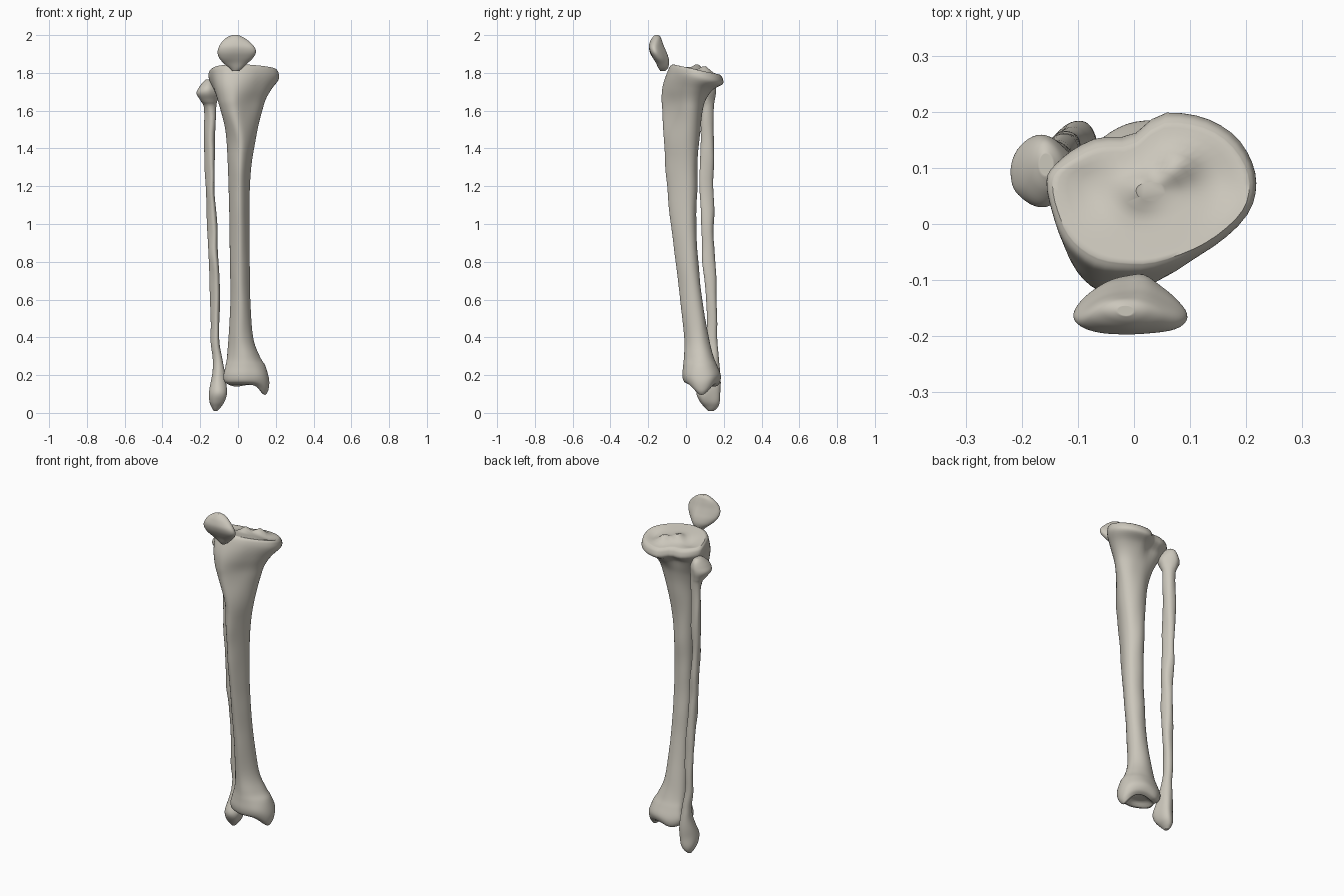
import bpy, bmesh, math
from math import sin, cos, tau, exp
from mathutils import Vector, noise

cube = bpy.data.objects.get("Cube")
if cube:
    bpy.data.objects.remove(cube)

bone = bpy.data.materials.new("bone ivory")
bone.use_nodes = True
bone.diffuse_color = (0.60, 0.57, 0.50, 1)
bone.node_tree.nodes["Principled BSDF"].inputs["Base Color"].default_value = bone.diffuse_color

SEGMENTS, STEPS = 48, 5
CAP_SCALES = (0.94, 0.85, 0.72, 0.58, 0.44, 0.3, 0.15)


def ramp(value, low, high):
    t = max(0, min(1, (value - low) / (high - low)))
    return t * t * (3 - 2 * t)


def bump(x, y, cx, cy, radius):
    return exp(-((x - cx) ** 2 + (y - cy) ** 2) / radius ** 2)


def smooth_rows(rows):
    """Catmull-Rom interpolation between the cross-section rows."""
    result = []
    for i in range(len(rows) - 1):
        quad = [rows[max(0, min(len(rows) - 1, i + k))] for k in (-1, 0, 1, 2)]
        for step in range(STEPS):
            t = step / STEPS
            result.append([
                b + t / 2 * (c - a + t * (2 * a - 5 * b + 4 * c - d + t * (3 * (b - c) + d - a)))
                for a, b, c, d in zip(*quad)])
    return result + [list(rows[-1])]


def cross_section(row):
    """Rounded triangle fitted to x and y limits; positive taper narrows the front."""
    z, x0, x1, y0, y1, taper = [value / 100 for value in row]
    angles = [tau * i / SEGMENTS for i in range(SEGMENTS)]
    across = [cos(a) * (1 + taper * sin(a)) for a in angles]
    reach = max(across)
    return [Vector(((x0 + x1) / 2 + (x1 - x0) / 2 * u / reach,
                    (y0 + y1) / 2 + (y1 - y0) / 2 * sin(a), z))
            for u, a in zip(across, angles)]


def loft(name, rows, warp):
    """Skin the sections, close both ends with shrinking rings, then sculpt."""
    rings = [(cross_section(row), 0) for row in smooth_rows(rows)]

    def cap(ring):
        middle = sum(ring, Vector()) / SEGMENTS
        return [([middle.lerp(p, s) for p in ring], 1 - s) for s in CAP_SCALES]

    rings = cap(rings[0][0])[::-1] + rings + cap(rings[-1][0])
    bm = bmesh.new()
    loops = [[bm.verts.new(warp(p.x, p.y, p.z, inset)) for p in ring] for ring, inset in rings]
    for lower, upper in zip(loops, loops[1:]):
        for i in range(SEGMENTS):
            j = (i + 1) % SEGMENTS
            bm.faces.new((lower[i], lower[j], upper[j], upper[i]))
    bm.faces.new(loops[0][::-1])
    bm.faces.new(loops[-1])
    bmesh.ops.recalc_face_normals(bm, faces=bm.faces)
    mesh = bpy.data.meshes.new(name)
    bm.to_mesh(mesh)
    bm.free()
    mesh.materials.append(bone)
    obj = bpy.data.objects.new(name, mesh)
    bpy.context.collection.objects.link(obj)
    bpy.ops.object.select_all(action="DESELECT")
    obj.select_set(True)
    bpy.context.view_layer.objects.active = obj
    bpy.ops.object.shade_smooth_by_angle(angle=math.radians(50))
    return obj


def roughen(x, y, z, amount):
    return amount * noise.noise(Vector((x * 14, y * 14, z * 7)))


# Shin bone: plateau, front ridge, ankle end
def shape_shin(x, y, z, inset):
    head = ramp(z, 1.6, 1.78)
    front = ramp(-y, -0.04, 0.13)
    back = ramp(y, 0.06, 0.15)
    x -= 0.05 * front * ramp(z, 1.4, 1.65)
    # notch and shorter outer lobe at the back of the plateau
    y -= head * back * (0.03 * bump(x, 0, 0, 0, 0.04) + 0.03 * ramp(-x, -0.04, 0.06))
    tilt = ramp(z, 1.68, 1.8)
    top = ramp(inset, 0, 0.3) * tilt
    z -= 0.22 * y * tilt
    # paired spines and shallow dishes on the plateau
    z += top * (0.03 * (bump(x, y, 0.01, 0.06, 0.03) + bump(x, y, 0.075, 0.1, 0.03))
                - 0.012 * (bump(x, y, -0.08, 0.06, 0.05) + bump(x, y, 0.15, 0.08, 0.05)))
    # inner ankle knob, joint hollow and the groove facing the outer bone
    foot = ramp(-z, -0.26, -0.16)
    z += foot * (0.022 * ramp(inset, 0, 0.5) - 0.055 * bump(x, y, 0.14, 0.08, 0.05)
                 - 0.02 * bump(x, y, -0.02, 0.18, 0.05))
    x += 0.025 * ramp(-z, -0.35, -0.2) * ramp(-x, 0.03, 0.09) * bump(0, y, 0, 0.1, 0.04)
    return Vector((x, y + roughen(x, y, z, 0.004), z))


# Columns: height, x limits, y limits, taper (all in hundredths)
shin_rows = [
    (15, -6, 14.5, 2, 15, 5), (16.5, -8.5, 16, -1, 17.5, 5), (20, -9, 16.5, -2, 18.5, 5),
    (25, -7.5, 14.5, -1.5, 16.5, 10), (30, -6, 11.5, -1, 14.5, 15), (40, -5, 8, -1, 12, 20),
    (60, -4, 6.5, -3, 8.5, 25), (80, -4.3, 6.2, -5.5, 6.5, 30), (100, -4.5, 6, -8, 5.5, 35),
    (120, -5, 6.3, -10, 6, 35), (134, -5.5, 7.5, -11, 6.3, 35), (150, -6.5, 10.5, -12, 7.5, 35),
    (160, -8.5, 13, -12.5, 9, 35), (166, -10.5, 14.8, -13, 11, 35), (172, -13, 18, -12.5, 15, 28),
    (178, -15.3, 21.5, -10, 20, 15), (181.5, -15.5, 21.5, -8.5, 20, 10),
    (183, -14.5, 20.5, -7, 18.5, 8)]
loft("shin_bone", shin_rows, shape_shin)


# Outer calf bone: knobbed head, slim shaft, pointed ankle end
def shape_calf(x, y, z, inset):
    shaft = ramp(z, 0.15, 0.4) * ramp(-z, -1.7, -1.5)
    x += 0.008 * shaft * sin(5 * y * tau)
    return Vector((x + roughen(x, y, z, 0.008), y + roughen(y, x, z, 0.008), z))


calf_rows = [
    (1, -13, -11, 12, 15, 0), (3, -14, -9, 9.5, 17, 0), (6, -14.8, -7, 7, 18, 0),
    (11, -15, -6, 5.5, 18, 0), (17, -14.5, -6.5, 8, 18, 10), (24, -13.5, -7.5, 10.5, 17.5, 15),
    (30, -13, -8, 11.5, 17, 20), (40, -13.5, -9, 11.5, 16.7, 20), (60, -14, -9, 10.5, 16.5, 25),
    (80, -15, -9.5, 9, 15.2, 25), (100, -16, -11, 8.3, 14.7, 25), (120, -16.7, -12.3, 7.2, 14.7, 25),
    (140, -17.5, -12, 7.7, 15, 20), (160, -17.7, -11.5, 8, 14.7, 10), (165, -19.5, -11, 6, 15, 0),
    (169, -22, -10.3, 3.5, 15.5, 0), (172, -21, -11, 3.5, 15.5, 0), (175, -19, -13, 6, 14.5, 0),
    (176.5, -17.5, -15, 8.5, 12.5, 0)]
loft("outer_calf_bone", calf_rows, shape_calf)


# Kneecap: rounded shield with a ridge down its rear face
def shape_kneecap(x, y, z, inset):
    y += 0.012 * bump(x, 0, 0.02, 0, 0.025) * ramp(y, -0.14, -0.1)
    return Vector((x, y + roughen(x, y, z, 0.006), z))


kneecap_rows = [
    (181, -3, 0.5, -13.5, -11, 0), (182.5, -4.5, 2.5, -14.5, -10, -10), (185, -7.5, 5, -16, -9.5, -20),
    (188, -10, 8, -18, -10, -25), (191, -10.8, 9.5, -19.5, -11, -25), (194, -10, 8.5, -20, -12, -20),
    (197, -8, 5.5, -19, -12.8, -10), (199, -5.5, 2.5, -17.5, -13.5, 0), (200, -3, 0, -16.3, -14.5, 0)]
loft("kneecap", kneecap_rows, shape_kneecap)
